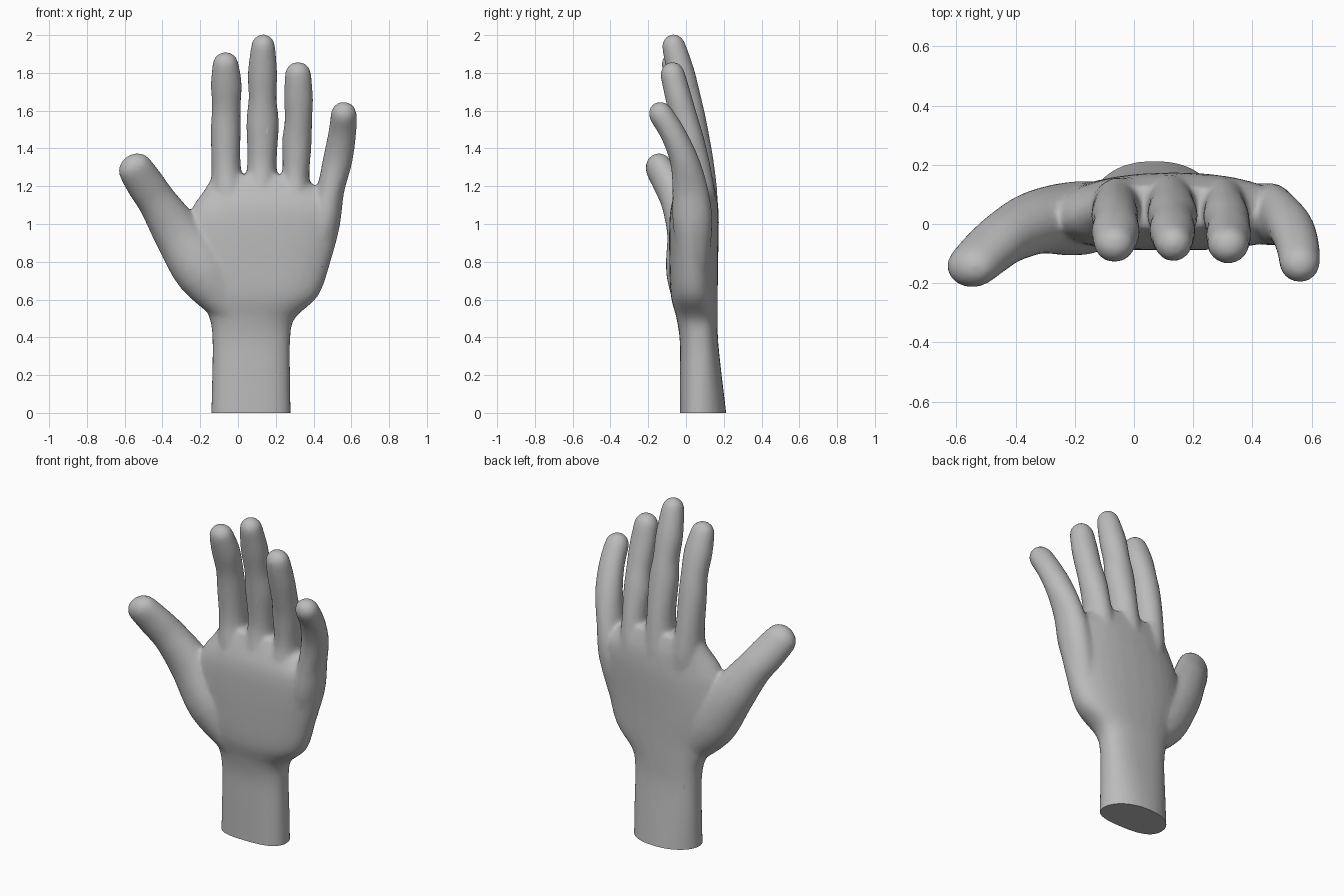
import bpy, bmesh, math
from mathutils import Vector

if "Cube" in bpy.data.objects:
    bpy.data.objects.remove(bpy.data.objects["Cube"])

skin = bpy.data.materials.new("neutral grey skin")
skin.diffuse_color = (0.5, 0.5, 0.5, 1)
skin.use_nodes = True
skin.node_tree.nodes["Principled BSDF"].inputs["Base Color"].default_value = skin.diffuse_color
bm = bmesh.new()
SIDES = 32


def refine(rows, n=4):
    """Smooth curve through rows of numbers, n steps per span."""
    out = []
    for i in range(len(rows) - 1):
        a, b, c, d = (rows[min(max(k, 0), len(rows) - 1)] for k in range(i - 1, i + 3))
        for s in range(n):
            t = s / n
            out.append([q + 0.5 * t * (r - p + t * (2 * p - 5 * q + 4 * r - w + t * (3 * (q - r) + w - p)))
                        for p, q, r, w in zip(a, b, c, d)])
    return out + [list(rows[-1])]


def loft(rings):
    """Skin a closed surface over a list of point rings."""
    vs = [[bm.verts.new(p) for p in r] for r in rings]
    for a, b in zip(vs, vs[1:]):
        for i in range(SIDES):
            j = (i + 1) % SIDES
            bm.faces.new((a[i], a[j], b[j], b[i]))
    bm.faces.new(vs[0][::-1])
    bm.faces.new(vs[-1])


def digit(points):
    """Round-ended tube; each point is x, y, z, half width, half depth."""
    points = refine(points)
    rings = []
    pos = [Vector(p[:3]) for p in points]

    def ring(c, t, w, d):
        side = Vector((0, -1, 0)).cross(t).normalized()
        deep = t.cross(side)
        return [c + side * w * math.cos(a) + deep * d * math.sin(a)
                for a in (math.tau * i / SIDES for i in range(SIDES))]
    for i, p in enumerate(points):
        t = (pos[min(i + 1, len(pos) - 1)] - pos[max(i - 1, 0)]).normalized()
        rings.append(ring(pos[i], t, p[3], p[4]))
    w, d = points[-1][3:]
    for deg in (25, 50, 75):                    # fingertip dome
        a = math.radians(deg)
        rings.append(ring(pos[-1] + t * d * 1.08 * math.sin(a), t,
                          w * math.cos(a), d * math.cos(a)))
    loft(rings)


# Wrist and palm: z, left, right, front, back, arch
palm = [
    (-0.10, -0.143, 0.280, -0.032, 0.220, 0.03),
    (0.00, -0.142, 0.279, -0.032, 0.213, 0.03),
    (0.20, -0.137, 0.276, -0.033, 0.189, 0.01),
    (0.38, -0.135, 0.276, -0.033, 0.170, 0.00),
    (0.50, -0.150, 0.300, -0.050, 0.168, 0.00),
    (0.62, -0.210, 0.425, -0.080, 0.168, 0.01),
    (0.80, -0.280, 0.490, -0.088, 0.170, 0.02),
    (1.00, -0.275, 0.542, -0.088, 0.174, 0.03),
    (1.10, -0.235, 0.535, -0.078, 0.170, 0.03),
    (1.17, -0.185, 0.450, -0.055, 0.160, 0.02),
    (1.26, -0.130, 0.330, -0.015, 0.130, 0.00),
]
rings = []
for z, x0, x1, yf, yb, arch in refine(palm):
    ring = []
    for i in range(SIDES):
        a = math.tau * i / SIDES
        c, s = math.cos(a), math.sin(a)
        u = math.copysign(abs(c) ** 0.8, c)
        v = math.copysign(abs(s) ** 0.8, s)
        bend = arch * u * u * (1.0 if s > 0 else 0.4)   # back curves more than the front
        ring.append(Vector(((x0 + x1) / 2 + u * (x1 - x0) / 2,
                            (yf + yb) / 2 + v * (yb - yf) / 2 - bend, z)))
    rings.append(ring)
loft(rings)

# Index finger
digit([(0.0, 0.05, 0.90, 0.08, 0.08), (-0.045, 0.05, 1.12, 0.095, 0.108),
       (-0.063, 0.05, 1.30, 0.078, 0.090), (-0.065, 0.028, 1.50, 0.079, 0.080),
       (-0.062, 0.006, 1.62, 0.076, 0.075), (-0.062, -0.03, 1.74, 0.082, 0.074),
       (-0.066, -0.065, 1.842, 0.070, 0.065)])
# Middle finger
digit([(0.11, 0.05, 0.90, 0.08, 0.08), (0.12, 0.055, 1.12, 0.095, 0.112),
       (0.127, 0.058, 1.32, 0.078, 0.090), (0.13, 0.028, 1.54, 0.086, 0.080),
       (0.13, 0.006, 1.66, 0.074, 0.075), (0.13, -0.027, 1.80, 0.078, 0.073),
       (0.133, -0.064, 1.938, 0.064, 0.063)])
# Ring finger
digit([(0.26, 0.05, 0.90, 0.08, 0.08), (0.295, 0.05, 1.10, 0.092, 0.108),
       (0.306, 0.048, 1.26, 0.072, 0.090), (0.312, 0.022, 1.43, 0.078, 0.078),
       (0.320, -0.008, 1.55, 0.073, 0.073), (0.320, -0.040, 1.67, 0.077, 0.070),
       (0.318, -0.07, 1.79, 0.070, 0.065)])
# Little finger running out of the palm edge
digit([(0.39, 0.045, 0.75, 0.07, 0.07), (0.450, 0.035, 1.00, 0.088, 0.105),
       (0.490, 0.022, 1.18, 0.073, 0.095), (0.528, -0.010, 1.34, 0.078, 0.076),
       (0.552, -0.07, 1.48, 0.074, 0.067), (0.560, -0.132, 1.58, 0.069, 0.065)])
# Thumb with its fleshy base
digit([(-0.03, 0.04, 0.54, 0.09, 0.09), (-0.18, 0.02, 0.745, 0.150, 0.125),
       (-0.318, 0.008, 0.95, 0.130, 0.108), (-0.425, -0.04, 1.115, 0.104, 0.092),
       (-0.49, -0.09, 1.21, 0.101, 0.082), (-0.544, -0.14, 1.293, 0.093, 0.074)])

mesh = bpy.data.meshes.new("hand")
bmesh.ops.recalc_face_normals(bm, faces=bm.faces)
bm.to_mesh(mesh)
bm.free()
hand = bpy.data.objects.new("hand", mesh)
bpy.context.collection.objects.link(hand)

# Fuse the parts into one soft skin
fuse = hand.modifiers.new("fuse", 'REMESH')
fuse.mode = 'VOXEL'
fuse.voxel_size = 0.011
soft = hand.modifiers.new("soften", 'SMOOTH')
soft.factor = 0.5
soft.iterations = 12
thin = hand.modifiers.new("thin", 'DECIMATE')
thin.ratio = 0.2
graph = bpy.context.evaluated_depsgraph_get()
fused = bpy.data.meshes.new_from_object(hand.evaluated_get(graph))
hand.modifiers.clear()

# Cut the wrist flat and close it
bm = bmesh.new()
bm.from_mesh(fused)
cut = bmesh.ops.bisect_plane(bm, geom=bm.verts[:] + bm.edges[:] + bm.faces[:],
                             plane_co=(0, 0, 0), plane_no=(0, 0, -1), clear_outer=True)
rim = [e for e in cut["geom_cut"] if isinstance(e, bmesh.types.BMEdge)]
bmesh.ops.holes_fill(bm, edges=rim, sides=0)
bmesh.ops.recalc_face_normals(bm, faces=bm.faces)
bm.to_mesh(fused)
bm.free()
hand.data = fused
fused.materials.clear()
fused.materials.append(skin)

bpy.context.view_layer.objects.active = hand
hand.select_set(True)
bpy.ops.object.shade_smooth_by_angle(angle=math.radians(60))
